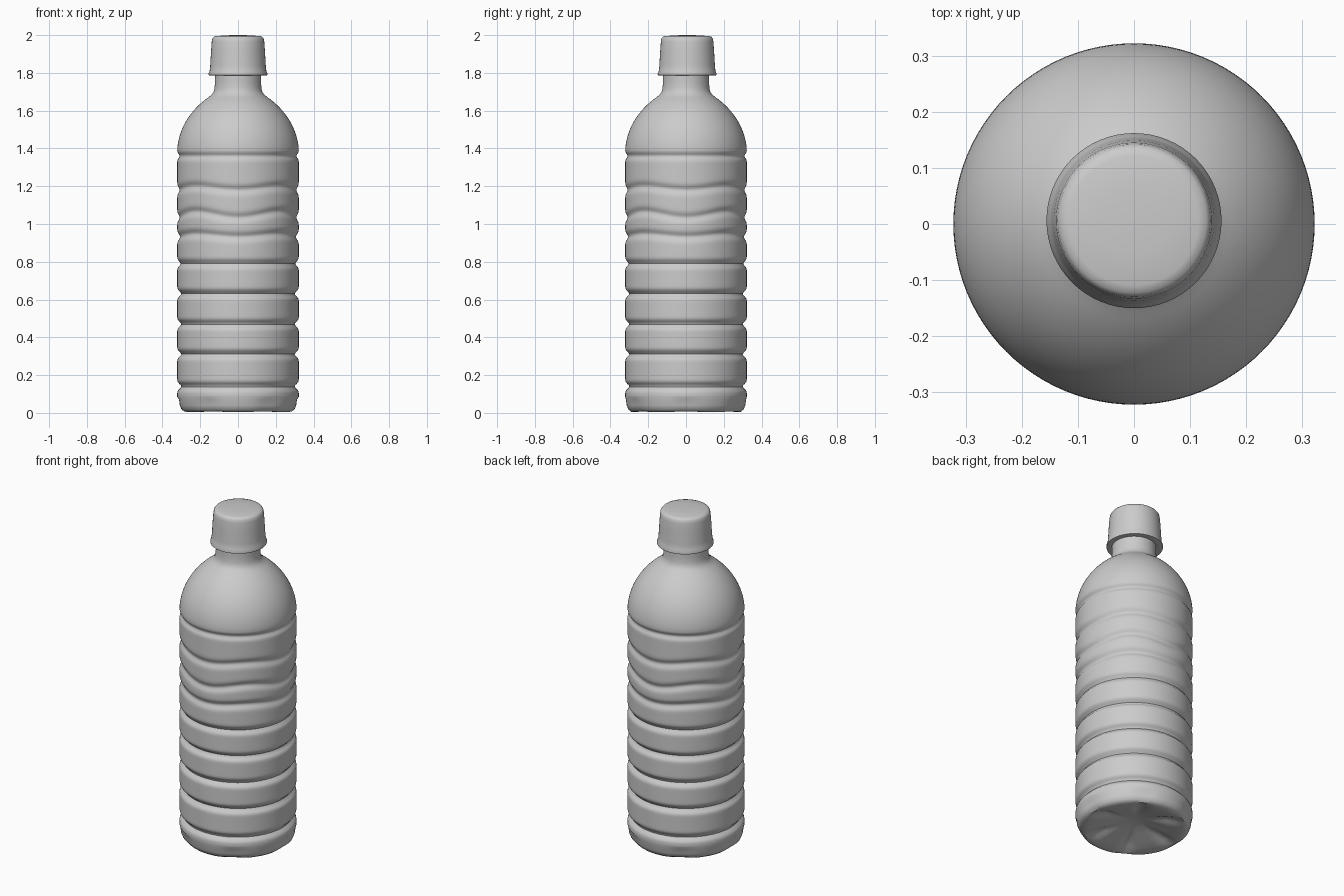
import bpy, bmesh
from math import sin, cos, pi, exp
from mathutils.geometry import interpolate_bezier
from mathutils import Vector

cube = bpy.data.objects.get("Cube")
if cube:
    bpy.data.objects.remove(cube)

grey = bpy.data.materials.new("plain_grey")
grey.use_nodes = True
colour = (0.6, 0.6, 0.6, 1)
grey.diffuse_color = colour
grey.node_tree.nodes["Principled BSDF"].inputs["Base Color"].default_value = colour


def lathe(name, profile, sides, shape=None, centre=(0, 0), angle=40):
    """Spin (radius, height) pairs; shape(r, z, a) may adjust each point."""
    bm = bmesh.new()
    rings = []
    for r, z in profile:
        ring = []
        for i in range(sides):
            a = 2 * pi * i / sides
            rr, zz = shape(r, z, a) if shape else (r, z)
            ring.append(bm.verts.new((centre[0] + rr * cos(a), centre[1] + rr * sin(a), zz)))
        rings.append(ring)
    for low, high in zip(rings, rings[1:]):
        for i in range(sides):
            j = (i + 1) % sides
            bm.faces.new((low[i], low[j], high[j], high[i]))
    bm.faces.new(rings[0][::-1])
    bm.faces.new(rings[-1])
    bmesh.ops.recalc_face_normals(bm, faces=bm.faces)
    mesh = bpy.data.meshes.new(name)
    bm.to_mesh(mesh)
    bm.free()
    mesh.materials.append(grey)
    obj = bpy.data.objects.new(name, mesh)
    bpy.context.collection.objects.link(obj)
    bpy.ops.object.select_all(action="DESELECT")
    obj.select_set(True)
    bpy.context.view_layer.objects.active = obj
    bpy.ops.object.shade_smooth_by_angle(angle=angle * pi / 180)
    return obj


# Grooves: height, depth, half width, wave height
grooves = [(0.14, 0.022, 0.017, 0), (0.31, 0.022, 0.017, 0), (0.47, 0.022, 0.017, 0),
           (0.63, 0.022, 0.017, 0), (0.79, 0.018, 0.017, 0), (0.94, 0.015, 0.02, 0.008),
           (1.05, 0.013, 0.02, 0.016), (1.19, 0.013, 0.02, 0.01), (1.36, 0.013, 0.015, 0)]


def bottle_shape(r, z, a):
    # ribbed wall
    if r > 0.3 and z > 0.08:
        for height, depth, width, wave in grooves:
            d = (z - height + wave * cos(4 * a)) / width
            r -= depth * exp(-d * d)
    # star pressed into the base and scalloped lower edge
    elif z < 0.08:
        ridge = (0.5 + 0.5 * cos(6 * a)) ** 3
        z += 0.025 * ridge * max(0, 1 - abs(r - 0.2) / 0.1)
        if r > 0.28:
            r -= 0.006 * ridge
    return r, z


# Bottle: base, wall, shoulder, neck
base = [(0.015, 0.06), (0.06, 0.055), (0.12, 0.04), (0.18, 0.022), (0.23, 0.01),
        (0.265, 0.004), (0.29, 0.006), (0.305, 0.018), (0.314, 0.04), (0.318, 0.07)]
steps = 150
wall = [(0.322, 0.085 + 1.305 * i / steps) for i in range(steps + 1)]
shoulder = [(p.x, p.y) for p in interpolate_bezier(
    Vector((0.322, 1.39)), Vector((0.316, 1.51)), Vector((0.245, 1.61)), Vector((0.155, 1.672)), 20)][1:]
neck = [(0.139, 1.685), (0.129, 1.70), (0.124, 1.72), (0.122, 1.75), (0.122, 1.80)]
lathe("bottle_body", base + wall + shoulder + neck, 96, bottle_shape)

# Cap: flared skirt and softly rounded top
cap = [(0.118, 1.792), (0.148, 1.786), (0.155, 1.788), (0.156, 1.796), (0.150, 1.81),
       (0.147, 1.84), (0.143, 1.91), (0.139, 1.965), (0.136, 1.982), (0.129, 1.991),
       (0.115, 1.995), (0.06, 1.999), (0.01, 2.0)]
lathe("bottle_cap", cap, 64, centre=(0, 0.006), angle=50)
